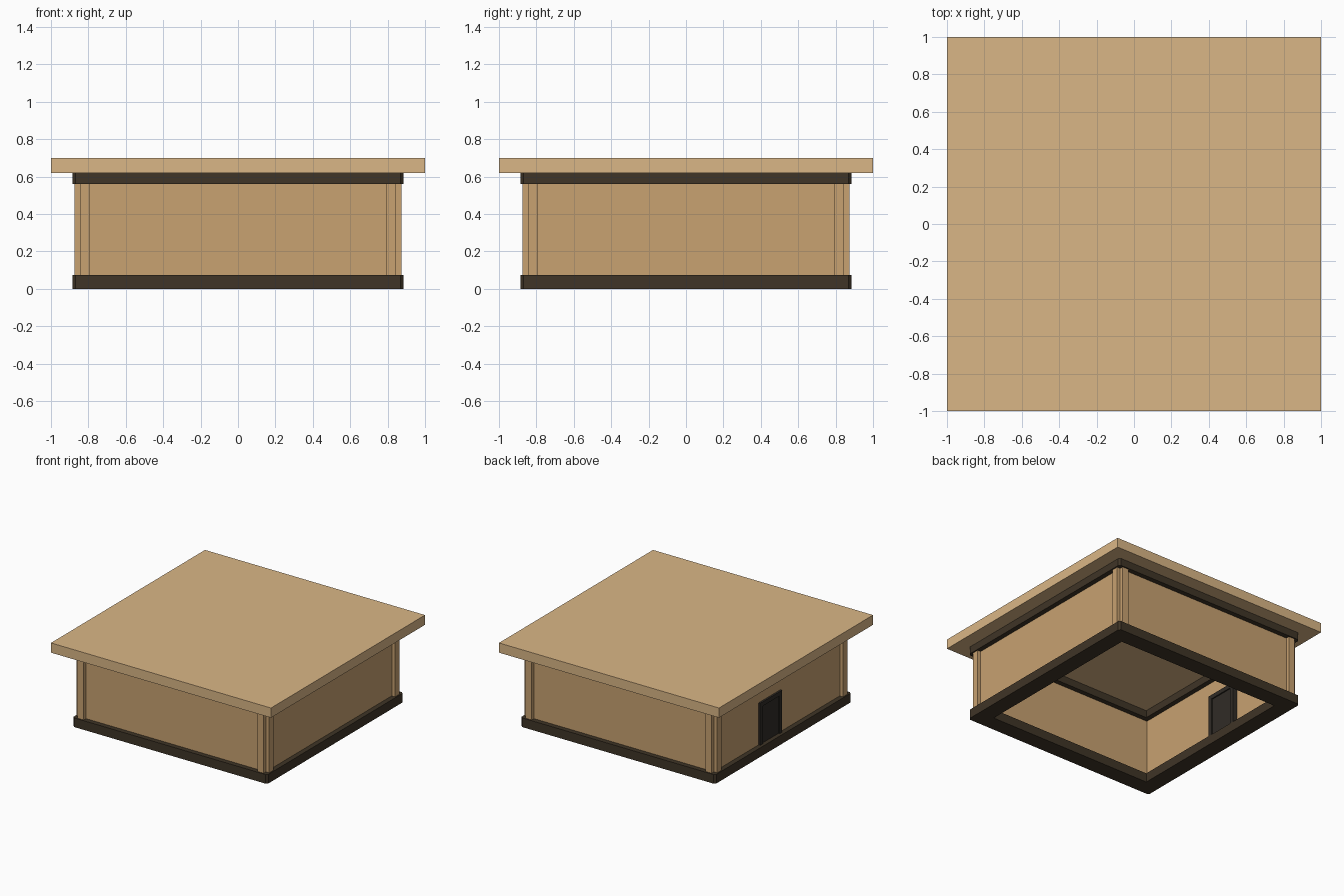
import bpy, bmesh

if "Cube" in bpy.data.objects:
    bpy.data.objects.remove(bpy.data.objects["Cube"])


def material(name, rgb):
    m = bpy.data.materials.new(name)
    m.diffuse_color = (*rgb, 1)
    m.use_nodes = True
    m.node_tree.nodes["Principled BSDF"].inputs["Base Color"].default_value = m.diffuse_color
    return m


ROOF = material("pale_wood", (0.70, 0.47, 0.24))
WOOD = material("wall_wood", (0.58, 0.36, 0.165))
DARK = material("dark_trim", (0.05, 0.035, 0.02))
DOOR = material("door_dark", (0.03, 0.025, 0.02))


def finish(bm, name, mat):
    bmesh.ops.recalc_face_normals(bm, faces=bm.faces)
    me = bpy.data.meshes.new(name)
    bm.to_mesh(me)
    bm.free()
    me.materials.append(mat)
    ob = bpy.data.objects.new(name, me)
    bpy.context.collection.objects.link(ob)
    return ob


def prism(name, pts, z0, z1, mat):
    bm = bmesh.new()
    face = bm.faces.new([bm.verts.new((x, y, z0)) for x, y in pts])
    geo = bmesh.ops.extrude_face_region(bm, geom=[face])["geom"]
    bmesh.ops.translate(bm, vec=(0, 0, z1 - z0),
                        verts=[v for v in geo if isinstance(v, bmesh.types.BMVert)])
    return finish(bm, name, mat)


def box(name, x0, x1, y0, y1, z0, z1, mat):
    return prism(name, [(x0, y0), (x1, y0), (x1, y1), (x0, y1)], z0, z1, mat)


def ring(name, outer, cut, inner, z0, z1, mat):
    """Square frame with clipped outer corners."""
    a, b, i = outer, outer - cut, inner
    out = [(b, -a), (a, -b), (a, b), (b, a), (-b, a), (-a, b), (-a, -b), (-b, -a)]
    inn = [(i, -i), (i, -i), (i, i), (i, i), (-i, i), (-i, i), (-i, -i), (-i, -i)]
    bm = bmesh.new()
    loops = [[bm.verts.new((x, y, z)) for x, y in p]
             for p, z in ((out, z0), (out, z1), (inn, z1), (inn, z0))]
    for k in range(4):
        p, q = loops[k], loops[(k + 1) % 4]
        for j in range(8):
            n = (j + 1) % 8
            bm.faces.new((p[j], p[n], q[n], q[j]))
    bmesh.ops.remove_doubles(bm, verts=bm.verts, dist=1e-4)
    return finish(bm, name, mat)


Z0, Z1, ZR = 0.075, 0.56, 0.62   # wall bottom, wall top, roof underside
I, M, O = 0.79, 0.845, 0.875     # wall inside, wall outside, post outside

# Roof slab and the two dark frames
box("roof", -1, 1, -1, 1, ZR, 0.70, ROOF)
ring("base_frame", 0.885, 0.015, 0.75, 0, Z0, DARK)
ring("top_frame", 0.885, 0.015, 0.75, Z1, ZR, DARK)

# Notched corner posts
for sx in (-1, 1):
    for sy in (-1, 1):
        profile = [(I, I), (O, I), (O, M), (M, M), (M, O), (I, O)]
        prism("corner_post", [(sx * x, sy * y) for x, y in profile], Z0, Z1, WOOD)

# Plain walls
box("front_wall", -I, I, -M, -I, Z0, Z1, WOOD)
box("back_wall", -I, I, I, M, Z0, Z1, WOOD)
box("right_wall", I, M, -I, I, Z0, Z1, WOOD)

# Left wall around the doorway
D0, D1, DT = -0.02, 0.265, 0.42
box("left_wall_near", -M, -I, -I, D0, Z0, Z1, WOOD)
box("left_wall_far", -M, -I, D1, I, Z0, Z1, WOOD)
box("left_wall_lintel", -M, -I, D0, D1, DT, Z1, WOOD)

# Door frame and recessed door panel
W = 0.035
X0, X1 = -0.86, -0.75
box("door_jamb", X0, X1, D0, D0 + W, Z0, DT, DOOR)
box("door_jamb", X0, X1, D1 - W, D1, Z0, DT, DOOR)
box("door_head", X0, X1, D0 + W, D1 - W, DT - W, DT, DOOR)
box("door_panel", X0 + 0.01, X1 - 0.01, D0 + W, D1 - W, Z0, DT - W, DOOR)
